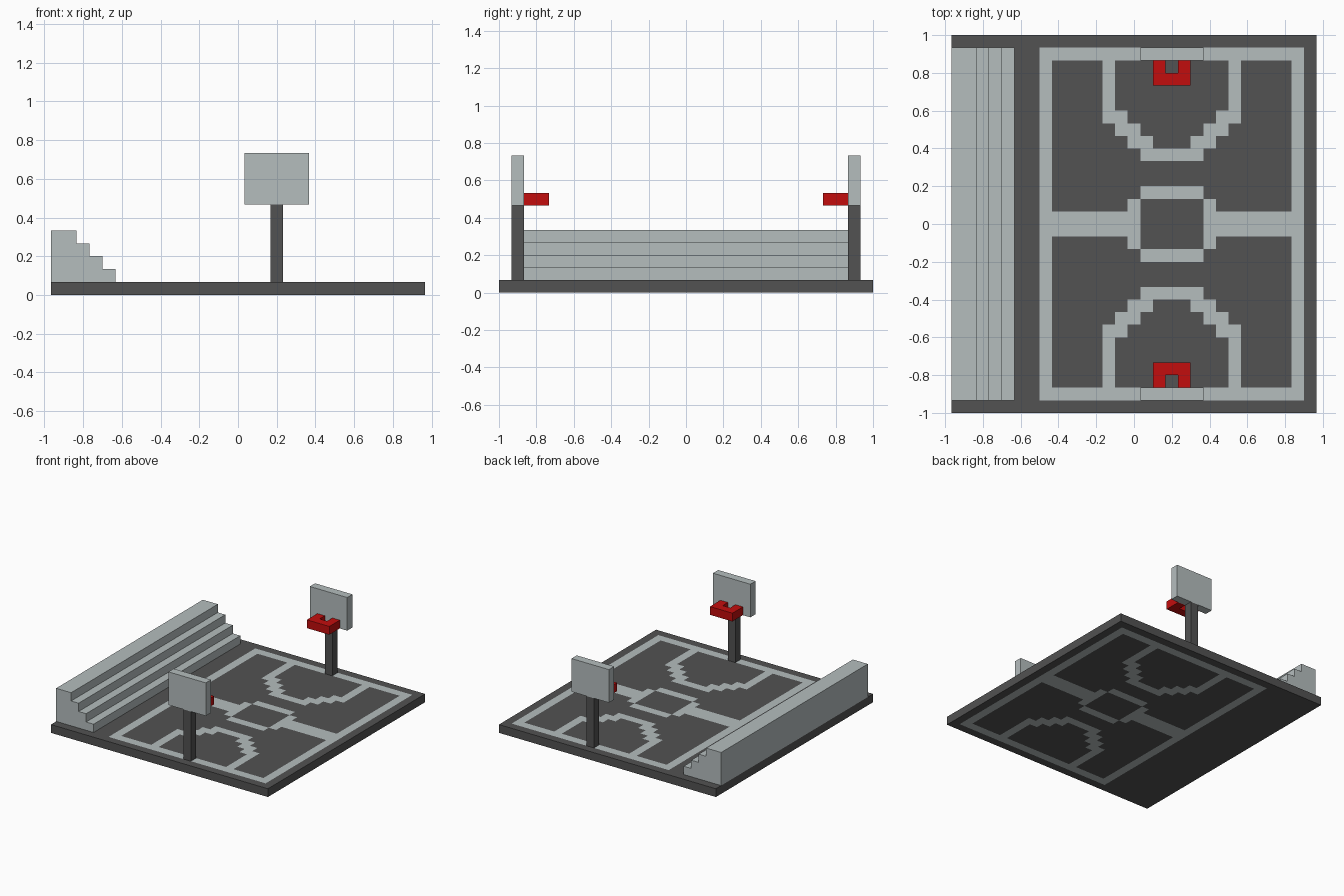
import bpy, bmesh

cube = bpy.data.objects.get("Cube")
if cube:
    bpy.data.objects.remove(cube, do_unlink=True)

U = 1 / 15          # block size
NX, NY = 29, 30     # court size in blocks
MID = 3             # x of the court's centre line, in blocks


def material(name, rgb):
    m = bpy.data.materials.new(name)
    m.use_nodes = True
    m.diffuse_color = (*rgb, 1)
    m.node_tree.nodes["Principled BSDF"].inputs["Base Color"].default_value = (*rgb, 1)
    return m


DARK = material("dark asphalt", (0.084, 0.084, 0.084))
LIGHT = material("pale grey", (0.462, 0.510, 0.515))
RED = material("hoop red", (0.54, 0.004, 0.004))


def finish(name, bm, *mats):
    bmesh.ops.recalc_face_normals(bm, faces=bm.faces)
    mesh = bpy.data.meshes.new(name)
    bm.to_mesh(mesh)
    bm.free()
    for m in mats:
        mesh.materials.append(m)
    ob = bpy.data.objects.new(name, mesh)
    bpy.context.collection.objects.link(ob)
    return ob


def prism(name, outline, axis, lo, hi, mat):
    """Extrude an outline (in blocks) along y (outline is x, z) or z (outline is x, y)."""
    bm = bmesh.new()
    place = (lambda a, b: (a * U, lo * U, b * U)) if axis == "y" else (lambda a, b: (a * U, b * U, lo * U))
    face = bm.faces.new([bm.verts.new(place(a, b)) for a, b in outline])
    ext = bmesh.ops.extrude_face_region(bm, geom=[face])
    move = (0, (hi - lo) * U, 0) if axis == "y" else (0, 0, (hi - lo) * U)
    bmesh.ops.translate(bm, verts=[v for v in ext["geom"] if isinstance(v, bmesh.types.BMVert)], vec=move)
    return finish(name, bm, mat)


def box(name, x0, x1, y0, y1, z0, z1, mat):
    return prism(name, [(x0, y0), (x1, y0), (x1, y1), (x0, y1)], "z", z0, z1, mat)


# Stepped arc: y span of the line for each column distance from the centre line
ARC = {0: (5, 6), 1: (5, 6), 2: (5, 7), 3: (6, 8), 4: (7, 9), 5: (8, 13)}


def is_line(x, y):
    """Whether the block centred on x, y (in blocks) belongs to a court marking."""
    dx, ay = abs(x - MID), abs(y)
    if dx > 10.6 or ay > 14:
        return False
    if dx > 9.6 or ay > 13:                    # border
        return True
    col = round(dx)
    if col in ARC and ARC[col][0] < ay < ARC[col][1]:
        return True
    if col >= 4:                               # halfway line
        return ay < 1
    if col == 3:                               # sides of centre square
        return ay < 2
    return 2 < ay < 3                          # ends of centre square


# Court slab, with the markings running through to the underside
bm = bmesh.new()
bmesh.ops.create_grid(bm, x_segments=NX, y_segments=NY, size=0.5)
for v in bm.verts:
    v.co.x *= NX * U
    v.co.y *= NY * U
ext = bmesh.ops.extrude_face_region(bm, geom=bm.faces[:], use_keep_orig=True)
bmesh.ops.translate(bm, verts=[v for v in ext["geom"] if isinstance(v, bmesh.types.BMVert)], vec=(0, 0, U))
bm.normal_update()
for f in bm.faces:
    c = f.calc_center_median() / U
    f.material_index = int(abs(f.normal.z) > 0.5 and is_line(c.x, c.y))
finish("court_slab", bm, DARK, LIGHT)

# Stepped bleachers along the right side
steps = [(-14.5, 1), (-9.5, 1), (-9.5, 2), (-10.5, 2), (-10.5, 3), (-11.5, 3),
         (-11.5, 4), (-12.5, 4), (-12.5, 5), (-14.5, 5)]
prism("bleachers", steps, "y", -14, 14, LIGHT)

# Post, backboard and U-shaped hoop at each end
HOOP = [(-1.5, 11), (1.5, 11), (1.5, 13), (0.5, 13), (0.5, 12), (-0.5, 12), (-0.5, 13), (-1.5, 13)]
for end, s in (("front", -1), ("back", 1)):
    y0, y1 = sorted((13 * s, 14 * s))
    box(end + "_post", MID - 0.5, MID + 0.5, y0, y1, 1, 7, DARK)
    box(end + "_backboard", MID - 2.5, MID + 2.5, y0, y1, 7, 11, LIGHT)
    prism(end + "_hoop", [(MID + x, y * s) for x, y in HOOP], "z", 7, 8, RED)
